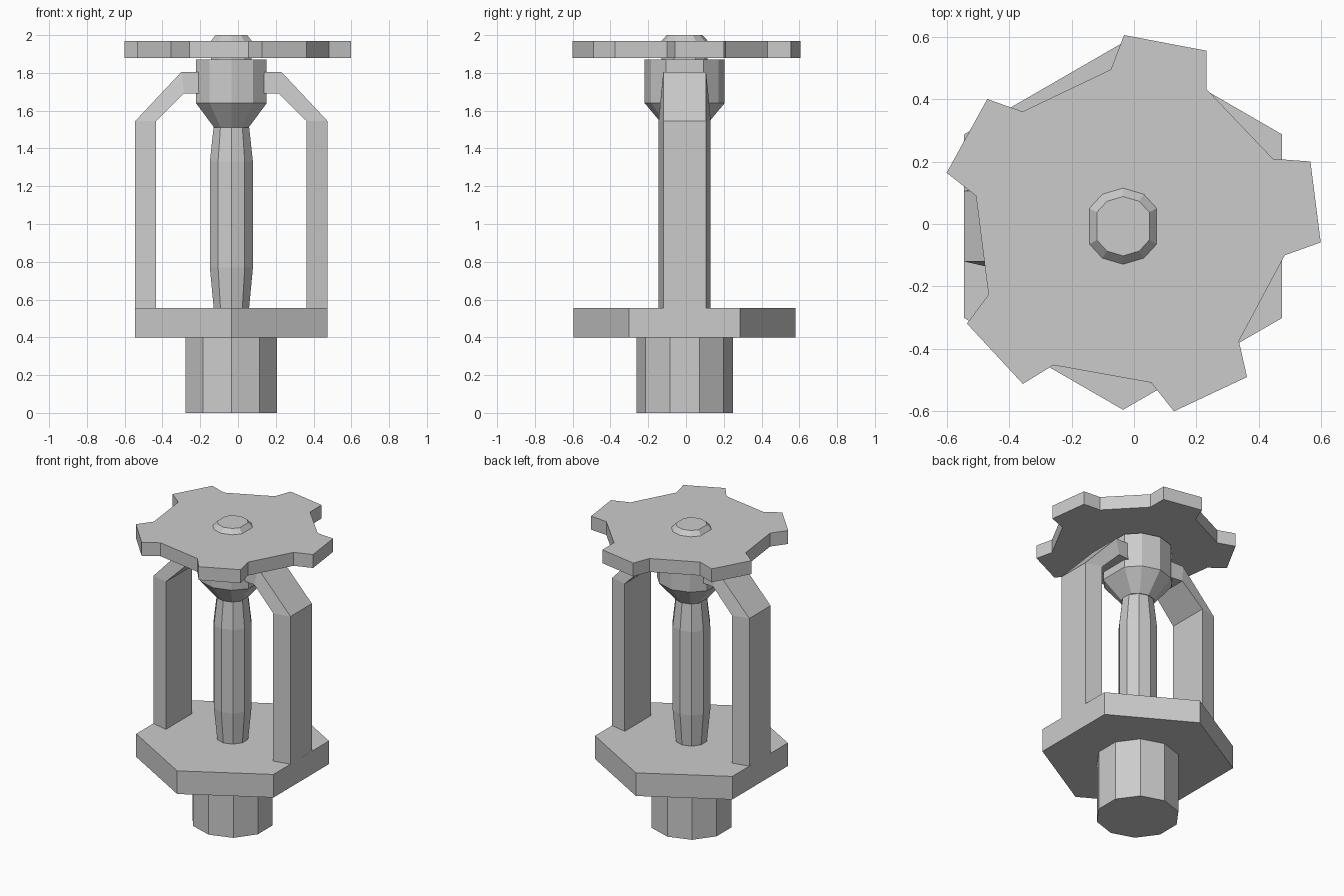
import bpy
from math import sin, cos, radians

if "Cube" in bpy.data.objects:
    bpy.data.objects.remove(bpy.data.objects["Cube"])

CX, CY = -0.035, -0.007  # axis of the whole fitting


def make(name, verts, faces):
    mesh = bpy.data.meshes.new(name)
    mesh.from_pydata(verts, [], faces)
    mesh.update()
    obj = bpy.data.objects.new(name, mesh)
    bpy.context.collection.objects.link(obj)
    return obj


def loft(name, rings):
    """Skin a stack of equal-length vertex rings and cap both ends."""
    n = len(rings[0])
    verts = [v for ring in rings for v in ring]
    faces = [tuple(reversed(range(n))), tuple(range(len(verts) - n, len(verts)))]
    for r in range(len(rings) - 1):
        for i in range(n):
            j = (i + 1) % n
            faces.append((r * n + i, r * n + j, (r + 1) * n + j, (r + 1) * n + i))
    return make(name, verts, faces)


def turned(name, profile, angles):
    """Faceted solid of revolution from (radius, z) pairs."""
    return loft(name, [[(CX + r * cos(radians(a)), CY + r * sin(radians(a)), z)
                        for a in angles] for r, z in profile])


HEX = range(30, 390, 60)
TEN = range(18, 378, 36)
# ten sides with wider flats facing left and right
FLATTED = [28, 57, 90, 123, 152, 208, 237, 270, 303, 332]

# Threaded inlet, wrench flange, bulb
turned("inlet_pipe", [(0.255, 0), (0.255, 0.40)], TEN)
turned("hex_flange", [(0.588, 0.40), (0.588, 0.555)], HEX)
turned("glass_bulb", [(0.098, 0.55), (0.12, 0.77), (0.12, 1.33), (0.098, 1.52)], TEN)

# Boss holding the bulb, and the rivet through the deflector
turned("top_boss", [(0.103, 1.51), (0.212, 1.64), (0.212, 1.87)], FLATTED)
turned("rivet", [(0.122, 1.86), (0.122, 1.97), (0.095, 2.0)], FLATTED)

# Frame arms: tapered section, (outer x, z, half width, inner x, z, half width)
ARM = [(0.509, 0.55, 0.113, 0.398, 0.55, 0.138),
       (0.509, 1.545, 0.113, 0.398, 1.545, 0.138),
       (0.265, 1.805, 0.113, 0.25, 1.692, 0.125),
       (0.14, 1.805, 0.113, 0.14, 1.692, 0.113)]
for side, label in ((1, "right"), (-1, "left")):
    rings = []
    for xo, zo, wo, xi, zi, wi in ARM:
        ring = [(CX + side * xo, CY - wo, zo), (CX + side * xo, CY + wo, zo),
                (CX + side * xi, CY + wi, zi), (CX + side * xi, CY - wi, zi)]
        rings.append(ring if side > 0 else ring[::-1])
    loft(label + "_frame_arm", rings)

# Five-toothed deflector plate, outline clockwise from the back tooth
OUTLINE = [(-0.032, 0.605), (0.232, 0.555), (0.232, 0.432), (0.445, 0.209),
           (0.565, 0.20), (0.598, -0.059), (0.483, -0.10), (0.336, -0.375),
           (0.362, -0.49), (0.128, -0.60), (0.055, -0.508), (-0.258, -0.452),
           (-0.356, -0.512), (-0.535, -0.319), (-0.466, -0.226), (-0.506, 0.09),
           (-0.60, 0.164), (-0.47, 0.40), (-0.357, 0.36), (-0.074, 0.495)]
loft("deflector_plate", [[(x, y, z) for x, y in reversed(OUTLINE)]
                         for z in (1.88, 1.97)])
